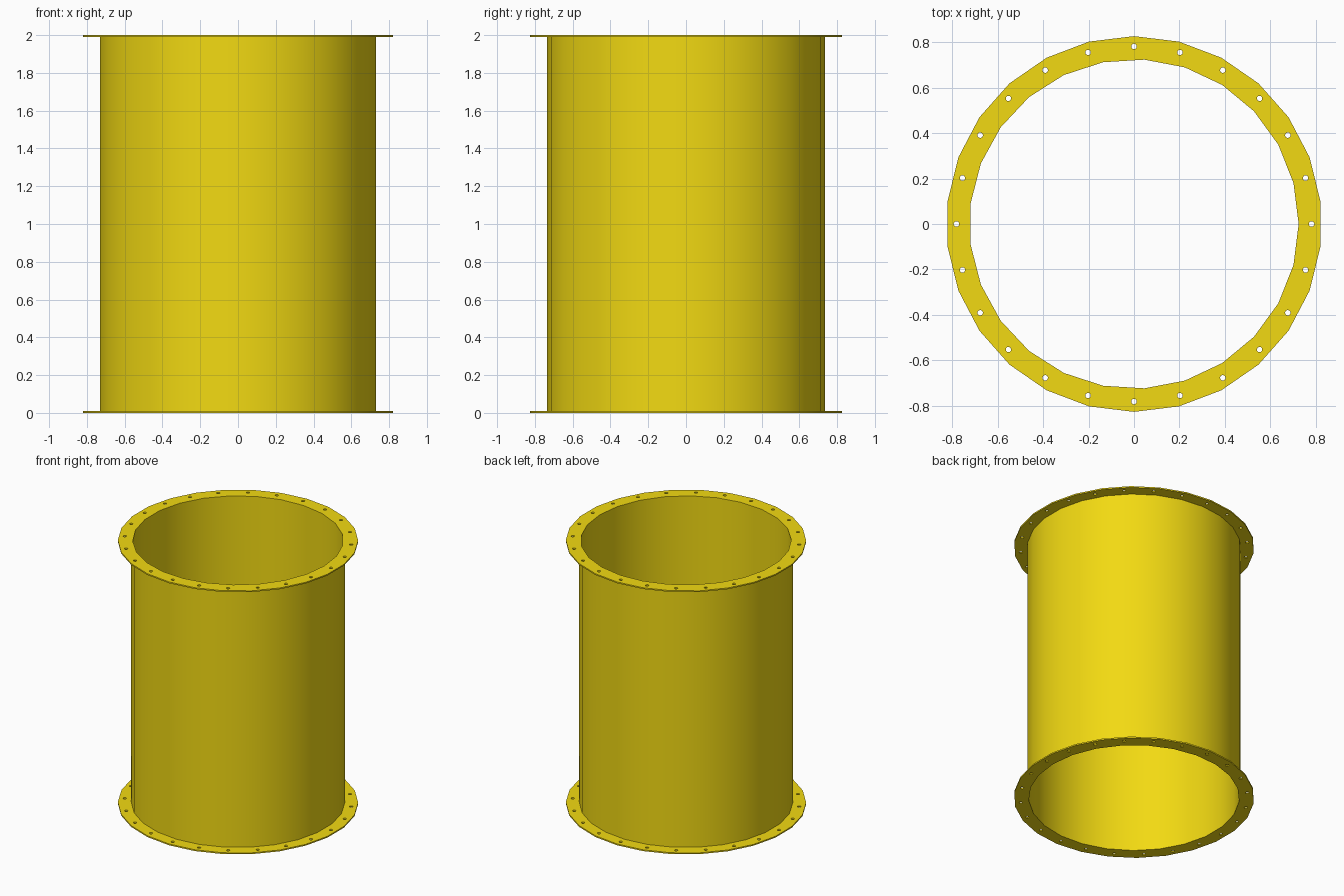
import bpy, bmesh
from math import sin, cos, pi, radians

if "Cube" in bpy.data.objects:
    bpy.data.objects.remove(bpy.data.objects["Cube"])

HEIGHT, THICK = 2.0, 0.01
OUTER_R, WALL_R, BORE_R = 0.827, 0.735, 0.725
BOLT_R, BOLTS, HOLE_R = 0.782, 24, 0.012

yellow = bpy.data.materials.new("yellow_paint")
yellow.diffuse_color = (0.89, 0.70, 0.006, 1)
yellow.use_nodes = True
yellow.node_tree.nodes["Principled BSDF"].inputs["Base Color"].default_value = yellow.diffuse_color


def loop(bm, radius, sides, start=0.0, cx=0.0, cy=0.0, z=0.0):
    """Closed polygon of edges."""
    vs = [bm.verts.new((cx + radius * cos(start + 2 * pi * i / sides),
                        cy + radius * sin(start + 2 * pi * i / sides), z))
          for i in range(sides)]
    return [bm.edges.new((vs[i], vs[(i + 1) % sides])) for i in range(sides)]


def plate(name, z, depth, outer_r, bolts=0):
    """Ring with a 26-sided rim, a 25-sided bore and optional bolt holes."""
    bm = bmesh.new()
    edges = loop(bm, outer_r, 26, pi / 2, z=z) + loop(bm, BORE_R, 25, z=z)
    for i in range(bolts):
        a = 2 * pi * i / bolts
        edges += loop(bm, HOLE_R, 12, a, BOLT_R * cos(a), BOLT_R * sin(a), z)
    bmesh.ops.triangle_fill(bm, edges=edges, use_beauty=True, normal=(0, 0, 1))
    base = bm.faces[:]
    ext = bmesh.ops.extrude_face_region(bm, geom=base, use_keep_orig=True)
    top = [v for v in ext["geom"] if isinstance(v, bmesh.types.BMVert)]
    bmesh.ops.translate(bm, verts=top, vec=(0, 0, depth))
    bmesh.ops.recalc_face_normals(bm, faces=bm.faces[:])
    mesh = bpy.data.meshes.new(name)
    bm.to_mesh(mesh)
    bm.free()
    mesh.materials.append(yellow)
    ob = bpy.data.objects.new(name, mesh)
    bpy.context.collection.objects.link(ob)
    bpy.ops.object.select_all(action='DESELECT')
    ob.select_set(True)
    bpy.context.view_layer.objects.active = ob
    bpy.ops.object.shade_smooth_by_angle(angle=radians(29))
    return ob


# Pipe wall between the two flanges
plate("pipe_wall", THICK, HEIGHT - 2 * THICK, WALL_R)

# Bolted flanges at both ends
plate("bottom_flange", 0, THICK, OUTER_R, BOLTS)
plate("top_flange", HEIGHT - THICK, THICK, OUTER_R, BOLTS)
